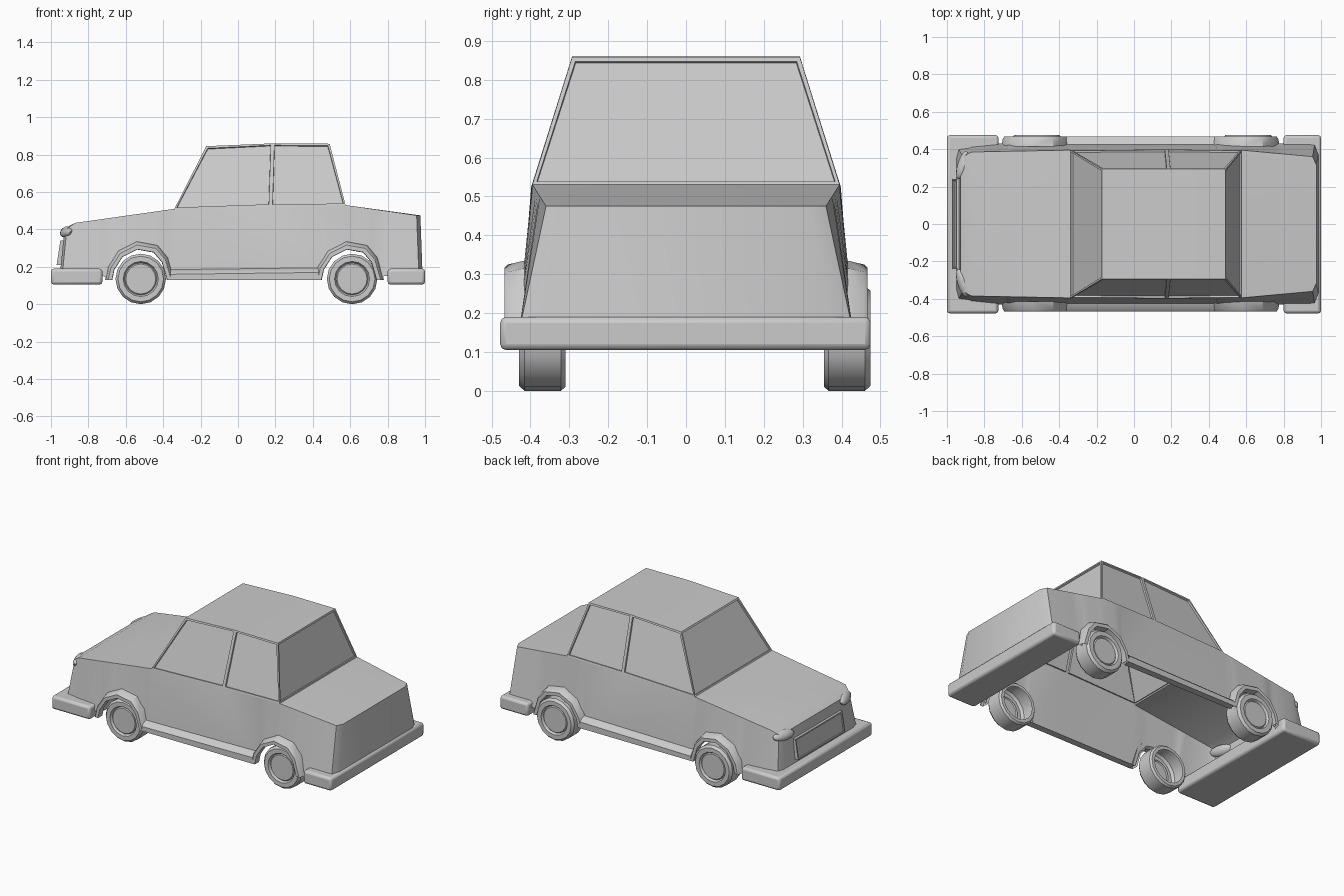
import bpy, bmesh, math
from mathutils import Vector

if "Cube" in bpy.data.objects:
    bpy.data.objects.remove(bpy.data.objects["Cube"])


def finish(bm, name, bevel=0, angle=30, recalc=True):
    bmesh.ops.remove_doubles(bm, verts=bm.verts, dist=0.0005)
    if recalc:
        bmesh.ops.recalc_face_normals(bm, faces=bm.faces)
    me = bpy.data.meshes.new(name)
    bm.to_mesh(me)
    bm.free()
    ob = bpy.data.objects.new(name, me)
    bpy.context.collection.objects.link(ob)
    if bevel:
        m = ob.modifiers.new("bevel", 'BEVEL')
        m.width, m.segments = bevel, 2
    bpy.ops.object.select_all(action='DESELECT')
    ob.select_set(True)
    bpy.context.view_layer.objects.active = ob
    bpy.ops.object.shade_smooth_by_angle(angle=math.radians(angle))
    return ob


def grid(bm, rows):
    """Quad sheet through rows of points."""
    vs = [[bm.verts.new(p) for p in r] for r in rows]
    return [bm.faces.new((a[i], a[i + 1], b[i + 1], b[i]))
            for a, b in zip(vs, vs[1:]) for i in range(len(a) - 1)]


def box(name, x, y, z, bevel):
    bm = bmesh.new()
    bmesh.ops.create_cube(bm, size=1)
    for v in bm.verts:
        v.co = [(a + b) / 2 + c * (b - a) for (a, b), c in zip((x, y, z), v.co)]
    return finish(bm, name, bevel)


def lerp(table, x):
    for p, q in zip(table, table[1:]):
        if x <= q[0] + 1e-6:
            t = max(0, (x - p[0]) / (q[0] - p[0]))
            return [a + t * (b - a) for a, b in zip(p[1:], q[1:])]
    return table[-1][1:]


# Shared outlines: wheel arch (x, z), body top (x, z, y), body bottom (x, y)
ARCH = [(-.18, .13), (-.165, .2), (-.11, .285), (-.01, .335), (.1, .315), (.155, .25), (.19, .13)]
ARCH_X = (-.53, .59)
TOP = [(-.915, .405, .36), (-.87, .435, .385), (-.34, .51, .395),
       (.175, .525, .398), (.575, .53, .395), (.955, .475, .36)]
BOTTOM = [(-.915, .405), (-.8, .43), (.955, .43)]


def arch(cx, s):
    return [(cx + x * s, .13 + (z - .13) * s) for x, z in ARCH]


EDGE = [(-.915, .15), (-.72, .15)] + arch(ARCH_X[0], .85) + arch(ARCH_X[1], .85) + [(.78, .15), (.955, .15)]


def side_pair(x):
    """Top and bottom points of the body side at station x."""
    zt, yt = lerp(TOP, x)
    zb, = lerp(EDGE, x)
    yb, = lerp(BOTTOM, x)
    yb += (yt - yb) * max(0, zb - .19) / (zt - .19)
    tilt = {-.915: -.025, .955: .012}.get(x, 0)
    return Vector((x, yt, zt)), Vector((x + tilt, yb, zb))


def across(p, bulge=0):
    return [(p.x + b, p.y * f, p.z) for f, b in ((-1, 0), (-.88, bulge), (.88, bulge), (1, 0))]


# Body shell, open underneath
bm = bmesh.new()
stations = sorted({round(p[0], 4) for p in EDGE + TOP})
for s in (1, -1):
    grid(bm, [[(p.x, s * p.y, p.z) for p in side_pair(x)] for x in stations])
nose, tail = side_pair(-.915), side_pair(.955)
grid(bm, [across(p, -.013) for p in nose])
grid(bm, [across(p, .02) for p in tail])
grid(bm, [across(nose[0], -.013)] + [across(side_pair(x)[0]) for x in (-.87, -.34)])
grid(bm, [across(side_pair(.575)[0]), across(tail[0], .02)])

# Cabin on the belt line
belt = [side_pair(x)[0] for x in (-.34, .175, .575)]
roof = [Vector(p) for p in ((-.17, .293, .845), (.185, .293, .86), (.49, .293, .858))]
flip = lambda p: Vector((p.x, -p.y, p.z))
windows = []
for f in (Vector, flip):
    windows += grid(bm, [[f(p) for p in belt], [f(p) for p in roof]])
for i in (0, 2):
    windows += grid(bm, [[belt[i], flip(belt[i])], [roof[i], flip(roof[i])]])
top = grid(bm, [roof, [flip(p) for p in roof]])
bmesh.ops.remove_doubles(bm, verts=bm.verts, dist=.0005)
bmesh.ops.recalc_face_normals(bm, faces=bm.faces)
for f in windows:                       # every cabin face points away from the cabin middle
    f.normal_update()
    if f.normal.dot(f.calc_center_median() - Vector((.15, 0, .6))) < 0:
        f.normal_flip()
# Recessed window panes
bmesh.ops.inset_individual(bm, faces=windows, thickness=.014, depth=0)
bmesh.ops.inset_individual(bm, faces=windows, thickness=.002, depth=-.01)
finish(bm, "body", angle=25)

# Wheel arch flares
for cx, end in zip(ARCH_X, ("front", "rear")):
    for s, side in ((-1, "left"), (1, "right")):
        bm = bmesh.new()
        rings = ((1, .415), (.95, .458), (.91, .467), (.8, .467), (.79, .425))
        grid(bm, [[(x, s * y, z) for x, z in arch(cx, k)] for k, y in rings])
        finish(bm, f"{end}_{side}_flare", angle=35)

# Sills between the arches
for s, side in ((-1, "left"), (1, "right")):
    bm = bmesh.new()
    section = ((.425, .13), (.468, .13), (.468, .165), (.455, .178), (.425, .19))
    grid(bm, [[(x, s * y, z + (dz if z > .15 else 0)) for y, z in section]
              for x, dz in ((-.36, -.005), (.43, .005))])
    finish(bm, f"{side}_sill")

# Bumpers
box("front_bumper", (-1, -.725), (-.478, .475), (.105, .19), .015)
box("rear_bumper", (.8, 1), (-.478, .475), (.105, .19), .015)

# Grille panel with a recessed centre, leaning with the nose
bm = bmesh.new()
bmesh.ops.create_cube(bm, size=1)
for v in bm.verts:
    v.co = (-.945 + v.co.x * .03 + v.co.z * .02, v.co.y * .48, .275 + v.co.z * .13)
bm.normal_update()
face = min(bm.faces, key=lambda f: f.normal.x)
bmesh.ops.inset_individual(bm, faces=[face], thickness=.012, depth=0)
bmesh.ops.inset_individual(bm, faces=[face], thickness=.002, depth=-.006)
finish(bm, "grille")

# Headlights
for s, side in ((-1, "left"), (1, "right")):
    bm = bmesh.new()
    bmesh.ops.create_uvsphere(bm, u_segments=16, v_segments=8, radius=1)
    for v in bm.verts:
        x, y, z = v.co
        v.co = (-.918 + x * .026 + z * .008 + .02 * y * s, s * .315 + y * .075, .387 + z * .03)
    finish(bm, f"{side}_headlight", angle=40)

# Wheels: lathed tyre with a sunken hub, open on the inner side
PROFILE = ((.105, 0), (.125, 0), (.135, .012), (.135, .105), (.122, .12),
           (.094, .12), (.086, .106), (.08, .112), (.001, .112))
N = 16
for cx, end in ((-.52, "front"), (.61, "rear")):
    for s, inner, side in ((-1, -.31, "left"), (1, .355, "right")):
        bm = bmesh.new()
        grid(bm, [[(cx + r * math.cos(k * math.tau / N), inner + s * d, .135 + r * math.sin(k * math.tau / N))
                   for k in range(N + 1)] for r, d in PROFILE])
        finish(bm, f"{end}_{side}_wheel", angle=35)
